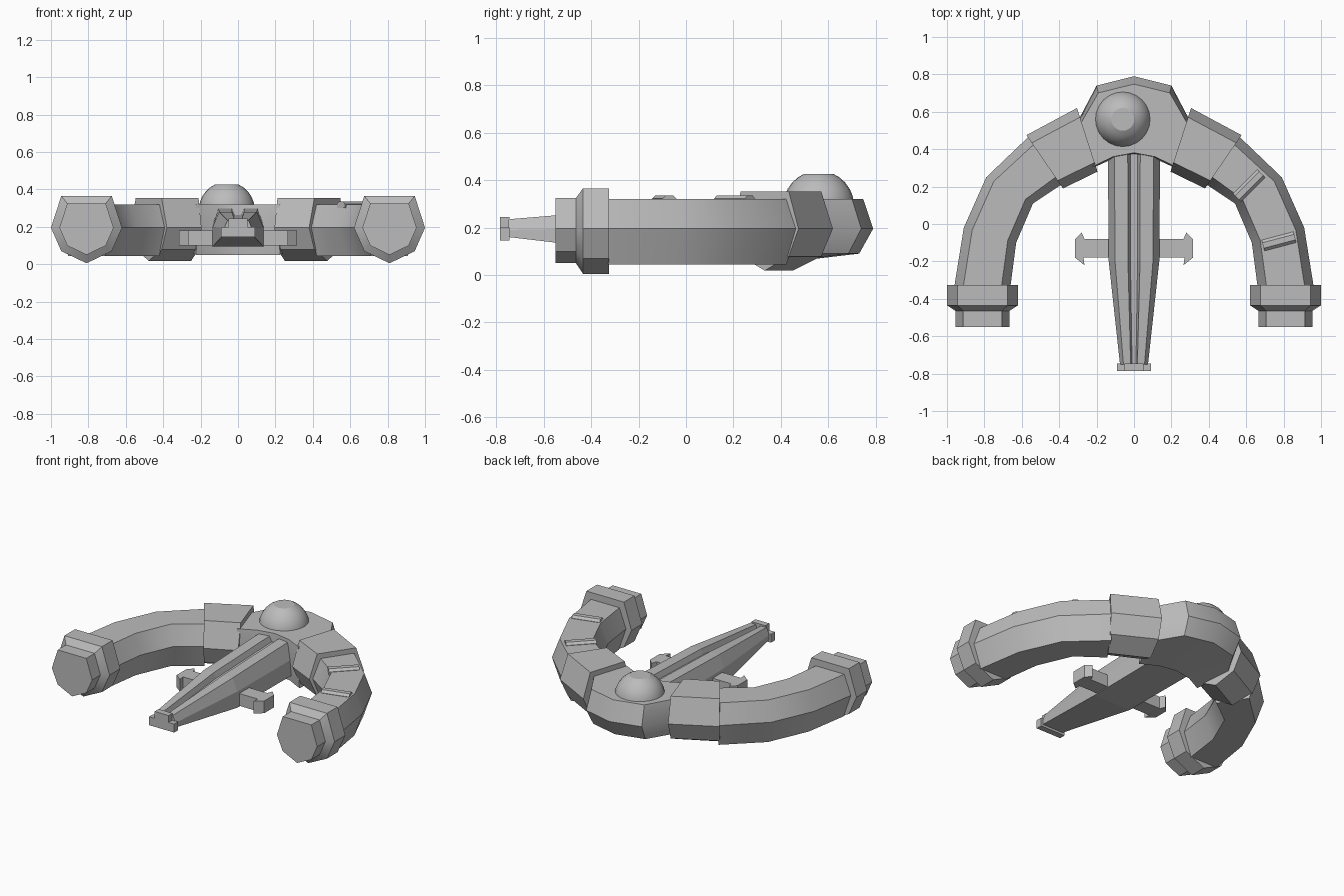
import bpy, bmesh, math
from mathutils import Vector

cube = bpy.data.objects.get("Cube")
if cube:
    bpy.data.objects.remove(cube, do_unlink=True)

grey = bpy.data.materials.new("hull_grey")
grey.use_nodes = True
COLOR = (0.5, 0.5, 0.5, 1)
grey.diffuse_color = COLOR
grey.node_tree.nodes["Principled BSDF"].inputs["Base Color"].default_value = COLOR

MID = 0.195  # height of the widest line of every tube


def finish(name, bm, smooth=30):
    bmesh.ops.recalc_face_normals(bm, faces=bm.faces)
    mesh = bpy.data.meshes.new(name)
    bm.to_mesh(mesh)
    bm.free()
    mesh.materials.append(grey)
    obj = bpy.data.objects.new(name, mesh)
    bpy.context.collection.objects.link(obj)
    if smooth:
        bpy.ops.object.select_all(action='DESELECT')
        obj.select_set(True)
        bpy.context.view_layer.objects.active = obj
        bpy.ops.object.shade_smooth_by_angle(angle=math.radians(smooth))
    return obj


def loft(name, rings, smooth=30):
    """Skin closed rings of points and cap both ends."""
    bm = bmesh.new()
    loops = [[bm.verts.new(p) for p in ring] for ring in rings]
    n = len(loops[0])
    for a, b in zip(loops, loops[1:]):
        for i in range(n):
            j = (i + 1) % n
            bm.faces.new((a[i], a[j], b[j], b[i]))
    bm.faces.new(loops[0])
    bm.faces.new(loops[-1])
    return finish(name, bm, smooth)


def ring(outer, inner, profile, side=1, scale=1):
    """Place a (u, z) profile between an outer and an inner plan point."""
    o, i = Vector(outer), Vector(inner)
    pts = []
    for u, z in profile:
        p = (o + i) / 2 + (o - i) / 2 * u
        pts.append((p.x * side, p.y, MID + z * scale))
    return pts


def prism(name, outline, z0, z1):
    return loft(name, [[(x, y, z) for x, y in outline] for z in (z0, z1)], 0)


SEVEN = [(-0.71, 0.17), (0.71, 0.17), (1, 0), (0.71, -0.125),
         (0, -0.19), (-0.71, -0.125), (-1, 0)]
SIX = [(-0.68, 0.125), (0.68, 0.125), (1, 0), (0.65, -0.15), (-0.65, -0.15), (-1, 0)]
HUB = [(-0.95, 0.125), (0.8, 0.125), (1, 0), (0.72, -0.105), (-0.9, -0.145), (-1, 0)]

# Rear hub joining both arms
half = [((0.3, 0.55), (0.22, 0.3)), ((0.2, 0.74), (0.11, 0.35)), ((0, 0.79), (0, 0.37))]
plan = half + [((-o[0], o[1]), (-i[0], i[1])) for o, i in half[1::-1]]
loft("rear_hub", [ring(o, i, HUB) for o, i in plan])

# Curved arms, collars and end caps on both sides
ARM = [((0.56, 0.47), (0.39, 0.21)), ((0.79, 0.25), (0.54, 0.11)),
       ((0.91, -0.02), (0.63, -0.1)), ((0.96, -0.33), (0.66, -0.33))]
COLLAR = [((0.305, 0.62), (0.195, 0.28)), ((0.575, 0.475), (0.38, 0.19))]
CAP = [(-0.325, 0.19), (-0.435, 0.19), (-0.465, 0.145), (-0.55, 0.145)]
for side, label in ((1, "left"), (-1, "right")):
    loft(label + "_arm", [ring(o, i, SIX, side) for o, i in ARM])
    loft(label + "_collar", [ring(o, i, SEVEN, side, 0.93) for o, i in COLLAR])
    loft(label + "_end_cap",
         [ring((0.81 + r, y), (0.81 - r, y), SEVEN, side, r / 0.19) for y, r in CAP])

# Low ridges across the left arm
for name, a, b in (("upper_ridge", (0.55, 0.14), (0.68, 0.27)),
                   ("lower_ridge", (0.69, -0.115), (0.86, -0.07))):
    a, b = Vector(a), Vector(b)
    across = (b - a).normalized().orthogonal() * 0.03
    rings = []
    for z, k in ((0.3, 1), (0.322, 1), (0.336, 0.5)):
        rings.append([(*p, z) for p in (a + across * k, b + across * k,
                                        b - across * k, a - across * k)])
    loft(name, rings, 0)

# Dome with a flat top
bm = bmesh.new()
profile = [(0.15, 0.28)]
for k in range(6):
    t = math.radians(5 + 12.2 * k)
    profile.append((0.15 * math.cos(t), 0.29 + 0.15 * math.sin(t)))
SEG = 24
dome = [[(-0.06 + r * math.cos(math.tau * s / SEG),
          0.56 + r * math.sin(math.tau * s / SEG), z) for s in range(SEG)]
        for r, z in profile]
bm.free()
loft("dome", dome, 20)

# Central spear: wide base, sloped sides and a grooved top
def spear_ring(y, w, bottom, middle, top):
    right = [(w, bottom), (w, middle), (w * 0.75, top), (w * 0.24, top),
             (w * 0.14, top - 0.035)]
    pts = right + [(-x, z) for x, z in reversed(right)]
    return [(x, y, z) for x, z in pts]


loft("spear", [spear_ring(0.42, 0.14, 0.095, 0.2, 0.3),
               spear_ring(-0.2, 0.135, 0.095, 0.2, 0.28),
               spear_ring(-0.75, 0.075, 0.16, 0.19, 0.235)], 0)

# Stepped tip
def box_outline(w):
    return [(-w, -0.785), (w, -0.785), (w, -0.745), (-w, -0.745)]


prism("tip_base", box_outline(0.09), 0.145, 0.2)
prism("tip_post", box_outline(0.05), 0.2, 0.245)

# Hooked side fins
FIN = [(0.1, -0.08), (0.265, -0.08), (0.28, -0.045), (0.315, -0.08),
       (0.315, -0.18), (0.265, -0.22), (0.27, -0.18), (0.1, -0.18)]
for side, label in ((1, "left"), (-1, "right")):
    prism(label + "_fin", [(x * side, y) for x, y in FIN], 0.1, 0.18)
